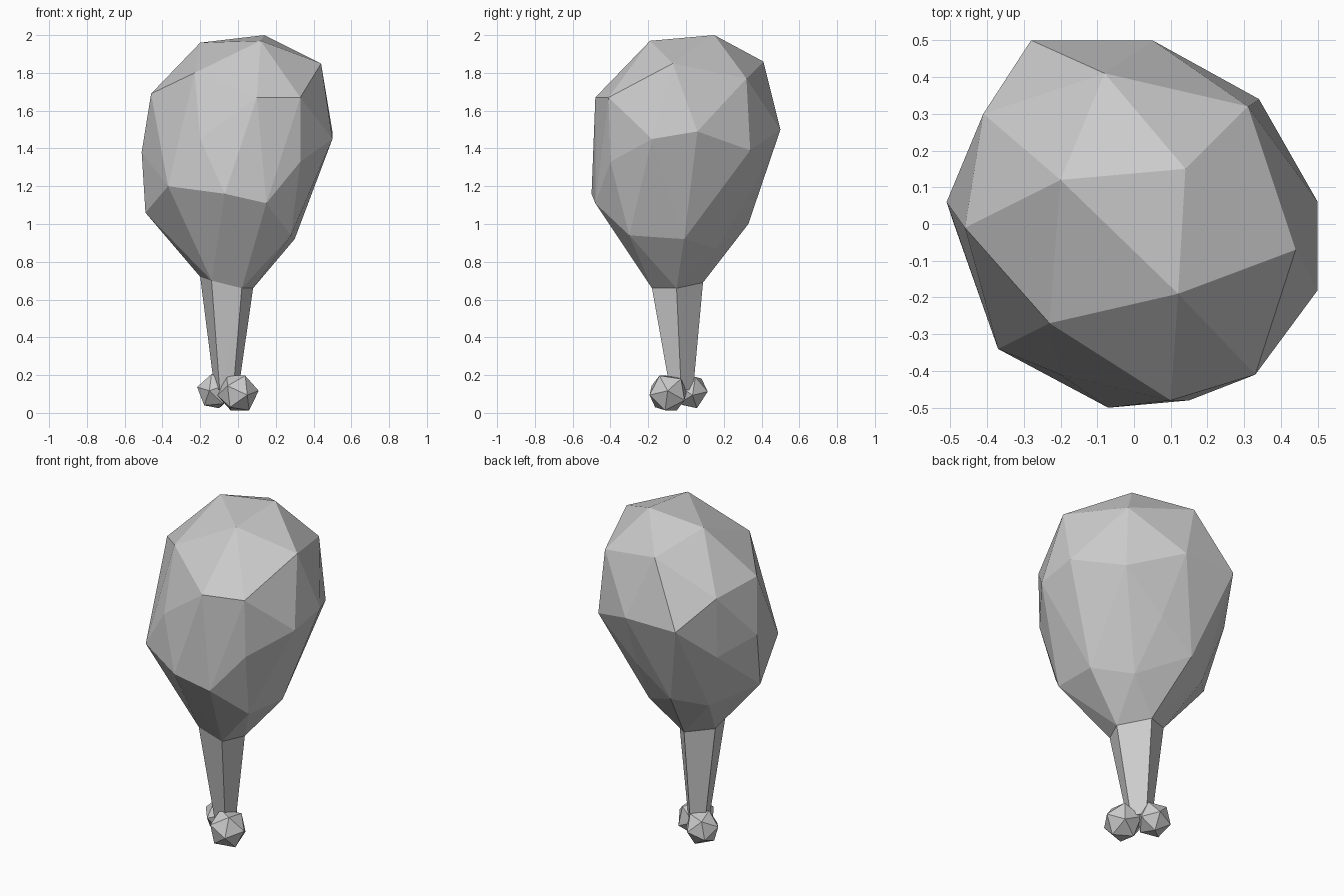
import bpy
import bmesh
from mathutils import Euler, Matrix, Vector

default_cube = bpy.data.objects.get("Cube")
if default_cube:
    bpy.data.objects.remove(default_cube, do_unlink=True)

# One plain grey for every part
grey = bpy.data.materials.new("plain_grey")
grey.use_nodes = True
tone = (0.6, 0.6, 0.6, 1)
grey.diffuse_color = tone
grey.node_tree.nodes["Principled BSDF"].inputs["Base Color"].default_value = tone


def finish(name, bm):
    """Turn a bmesh into a flat shaded object."""
    bmesh.ops.recalc_face_normals(bm, faces=bm.faces[:])
    mesh = bpy.data.meshes.new(name)
    bm.to_mesh(mesh)
    bm.free()
    mesh.materials.append(grey)
    part = bpy.data.objects.new(name, mesh)
    bpy.context.collection.objects.link(part)
    return part


def faceted_hull(name, points):
    """Wrap a set of corner points in a closed low-poly skin."""
    bm = bmesh.new()
    for point in points:
        bm.verts.new(point)
    result = bmesh.ops.convex_hull(bm, input=bm.verts[:])
    spare = {item for key in ("geom_interior", "geom_unused")
             for item in result[key] if isinstance(item, bmesh.types.BMVert)}
    bmesh.ops.delete(bm, geom=list(spare), context="VERTS")
    return finish(name, bm)


def faceted_knob(name, centre, radius, turn):
    """Twenty-sided knuckle at the end of the bone."""
    bm = bmesh.new()
    placement = Matrix.Translation(centre) @ Euler(turn).to_matrix().to_4x4()
    bmesh.ops.create_icosphere(bm, subdivisions=1, radius=radius, matrix=placement)
    lowest = min(vert.co.z for vert in bm.verts)
    if lowest < 0:
        bmesh.ops.translate(bm, verts=bm.verts[:], vec=(0, 0, -lowest))
    return finish(name, bm)


def metres(points):
    """Corner points are noted in hundredths of a unit."""
    return [Vector(point) / 100 for point in points]


# Uneven tiers of the meat, from the top down
crown = metres([(-20, 12, 196), (14, 15, 200), (12, -19, 197), (44, -7, 185),
                (-8, 41, 186), (-23, -27, 180), (31, 32, 177)])
shoulder = metres([(-46, -1, 169), (-41, 30, 166), (10, -48, 167), (33, -41, 167),
                   (-28, 50, 150), (5, 50, 150), (50, 6, 149), (50, -18, 145)])
belly = metres([(34, 34, 139), (-51, 6, 138), (33, -40, 133), (-40, 28, 130),
                (-20, -41, 145), (-37, -34, 120), (-7, -50, 116), (15, -48, 111),
                (9, 34, 116)])
underside = metres([(-49, 0, 106), (-13, 33, 100), (-30, 21, 96), (28, -30, 94),
                    (30, -1, 92), (13, 16, 87)])

# Five-sided collar shared by the meat and the bone
collar = metres([(8, -5, 66), (2, -18, 66), (-14, -17, 70), (-20, 1, 72), (-5, 9, 69)])

faceted_hull("meat", crown + shoulder + belly + underside + collar)

# Bone tapering from the collar down between the knobs
foot_centre = Vector((-0.06, -0.03, 0.12))
collar_centre = sum(collar, Vector()) / len(collar)
foot = []
for corner in collar:
    offset = (corner - collar_centre) * 0.45
    offset.z = 0
    foot.append(foot_centre + offset)
faceted_hull("bone", collar + foot)

# Paired knuckles at the end of the bone
faceted_knob("front_bone_knob", (0, -0.095, 0.105), 0.11, (0.5, 0.3, 0.2))
faceted_knob("back_bone_knob", (-0.12, 0.02, 0.115), 0.1, (0.2, -0.4, 0.6))
